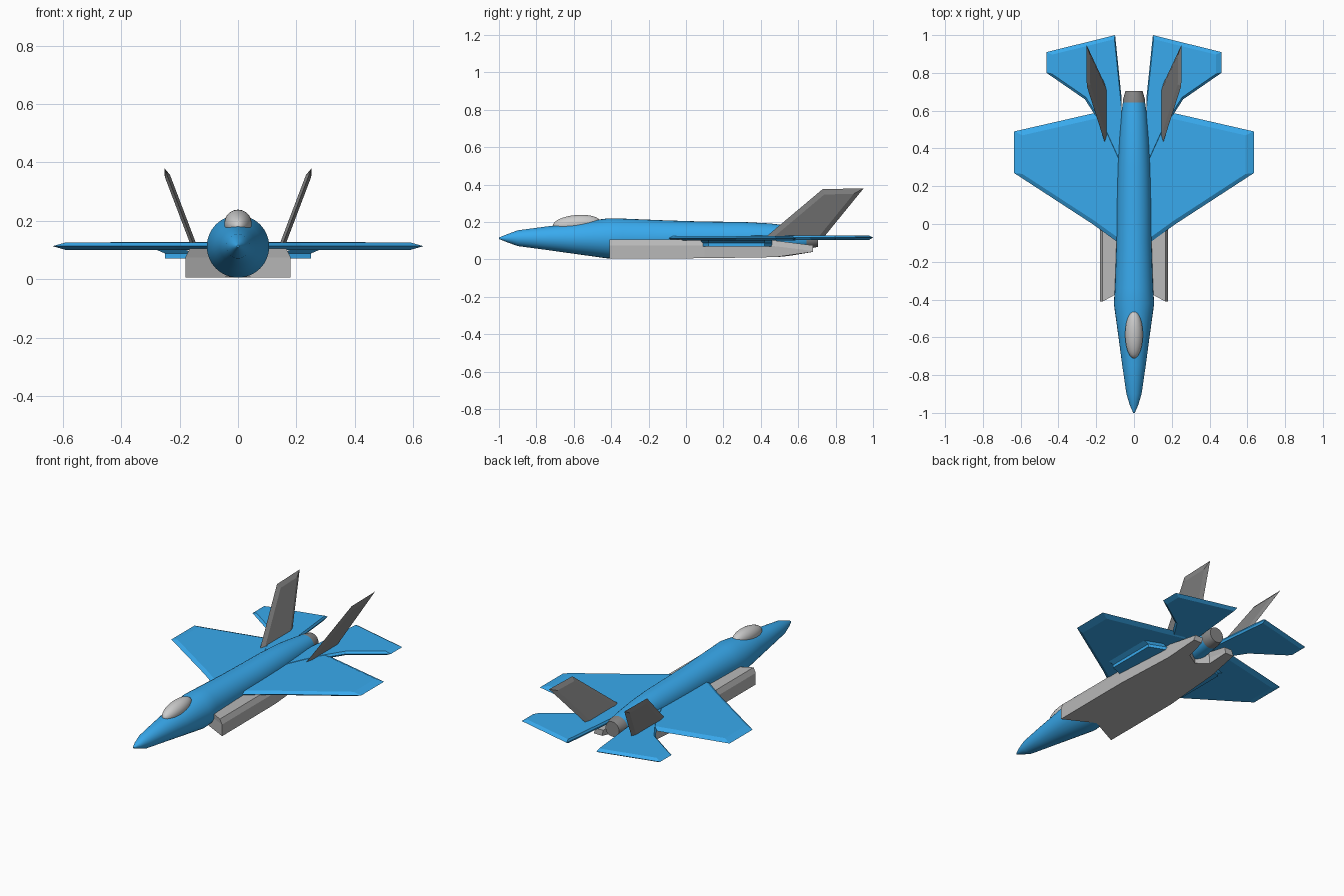
import bpy, bmesh, math
from mathutils import Vector
from mathutils.geometry import intersect_line_line

if "Cube" in bpy.data.objects:
    bpy.data.objects.remove(bpy.data.objects["Cube"])


def material(name, rgb):
    m = bpy.data.materials.new(name)
    m.diffuse_color = (*rgb, 1)
    m.use_nodes = True
    m.node_tree.nodes["Principled BSDF"].inputs["Base Color"].default_value = m.diffuse_color
    return m


BLUE = material("blue_paint", (0.04, 0.40, 0.85))
DARK = material("dark_grey", (0.24, 0.24, 0.24))
GREY = material("mid_grey", (0.48, 0.48, 0.48))
PALE = material("pale_grey", (0.70, 0.70, 0.70))


def finish(name, bm, mat, smooth=None, mirror=False):
    bmesh.ops.remove_doubles(bm, verts=bm.verts, dist=1e-5)
    bmesh.ops.recalc_face_normals(bm, faces=bm.faces)
    me = bpy.data.meshes.new(name)
    bm.to_mesh(me)
    bm.free()
    me.materials.append(mat)
    if smooth:
        me.shade_smooth()
        me.set_sharp_from_angle(angle=math.radians(smooth))
    ob = bpy.data.objects.new(name, me)
    bpy.context.collection.objects.link(ob)
    if mirror:
        ob.modifiers.new("Mirror", 'MIRROR').use_mirror_merge = False
    return ob


def loft(name, rings, mat, **kw):
    """Bridge matching closed rings and cap both ends."""
    bm = bmesh.new()
    vs = [[bm.verts.new(p) for p in r] for r in rings]
    n = len(rings[0])
    for a, b in zip(vs, vs[1:]):
        for i in range(n):
            j = (i + 1) % n
            bm.faces.new((a[i], a[j], b[j], b[i]))
    bm.faces.new(vs[0])
    bm.faces.new(vs[-1])
    return finish(name, bm, mat, **kw)


def ellipse(y, zc, rx, rz, n=32):
    return [(rx * math.cos(2 * math.pi * i / n), y, zc + rz * math.sin(2 * math.pi * i / n))
            for i in range(n)]


def inset(outline, dists):
    """Move each edge of a counter-clockwise outline inward by its own distance."""
    pts = [Vector((u, v, 0)) for u, v in outline]
    n = len(pts)
    lines = []
    for i, d in enumerate(dists):
        a, b = pts[i], pts[(i + 1) % n]
        e = (b - a).normalized()
        off = Vector((-e.y, e.x, 0)) * d
        lines.append((a + off, b + off))
    return [intersect_line_line(*lines[i - 1], *lines[i])[0].xy for i in range(n)]


def plate(name, outline, dists, half, place, mat):
    """Mirrored thin panel with knife edges."""
    inner = inset(outline, dists)
    rings = [[place(u, v, half) for u, v in inner],
             [place(u, v, 0) for u, v in outline],
             [place(u, v, -half) for u, v in inner]]
    return loft(name, rings, mat, mirror=True)


# Fuselage: y, centre z, half width, half height
sections = [(-1.0, .113, .004, .004), (-.96, .113, .022, .02), (-.9, .113, .040, .042),
            (-.75, .113, .062, .062), (-.6, .112, .082, .082), (-.42, .112, .107, .107),
            (-.34, .112, .101, .106), (-.1, .112, .093, .096), (.1, .112, .091, .09),
            (.3, .113, .086, .087), (.45, .113, .078, .079), (.58, .112, .068, .064), (.65, .112, .058, .055)]
loft("fuselage", [ellipse(*s) for s in sections], BLUE, smooth=35)

# Engine nozzle
loft("nozzle", [ellipse(.64, .112, .059, .056), ellipse(.66, .112, .058, .055),
                ellipse(.705, .112, .045, .045)], DARK, smooth=30)

# Canopy: ellipsoid leaning with the nose
bm = bmesh.new()
bmesh.ops.create_uvsphere(bm, u_segments=32, v_segments=16, radius=1)
bmesh.ops.scale(bm, vec=(.047, .127, .047), verts=bm.verts)
canopy = finish("canopy", bm, PALE, smooth=60)
canopy.location = (0, -.585, .19)
canopy.rotation_euler.x = math.radians(5)

# Belly with notched intake front and two rear prongs: x, y, bottom z, top z
half = [(.18, -.41, .005, .105), (.18, .10, .006, .105), (.155, .48, .012, .10),
        (.14, .68, .04, .075), (.085, .68, .04, .075), (.07, .56, .02, .09)]
full = ([(0, -.32, .007, .105)] + half + [(0, .52, .015, .095)]
        + [(-x, y, a, b) for x, y, a, b in reversed(half)])
loft("belly_intake", [[(x, y, a) for x, y, a, b in full],
                      [(x, y, b - .03) for x, y, a, b in full],
                      [(x * .92, y, b) for x, y, a, b in full]], GREY)

# Main wings
plate("wing", [(.04, -.13), (.22, .0), (.635, .27), (.635, .49), (.22, .585), (.04, .585)],
      [.02, .02, .045, .03, 0, 0], .013, lambda u, v, t: (u, v, .113 + t), BLUE)

# Underwing fairings
plan = [(.15, .08), (.25, .12), (.25, .42), (.15, .46)]
loft("underwing_fairing", [[(x, y, .07) for x, y in plan], [(x, y, .088) for x, y in plan],
                           [(x + .04, y, .105) for x, y in plan]], BLUE, mirror=True)

# Tailplanes with their forward booms
plate("tailplane", [(.07, .30), (.17, .52), (.26, .66), (.463, .80), (.463, .91), (.10, 1.0), (.065, .66)],
      [.01, .01, .012, .03, .02, .006, 0], .012, lambda u, v, t: (u, v, .116 + t), BLUE)

# Canted fins, drawn in side view
plate("tail_fin", [(.415, .11), (.73, .11), (.95, .38), (.73, .375)],
      [0, .025, .025, .025], .009,
      lambda u, v, t: (.155 + (v - .125) * .38 + t, u, v - t * .38), DARK)
